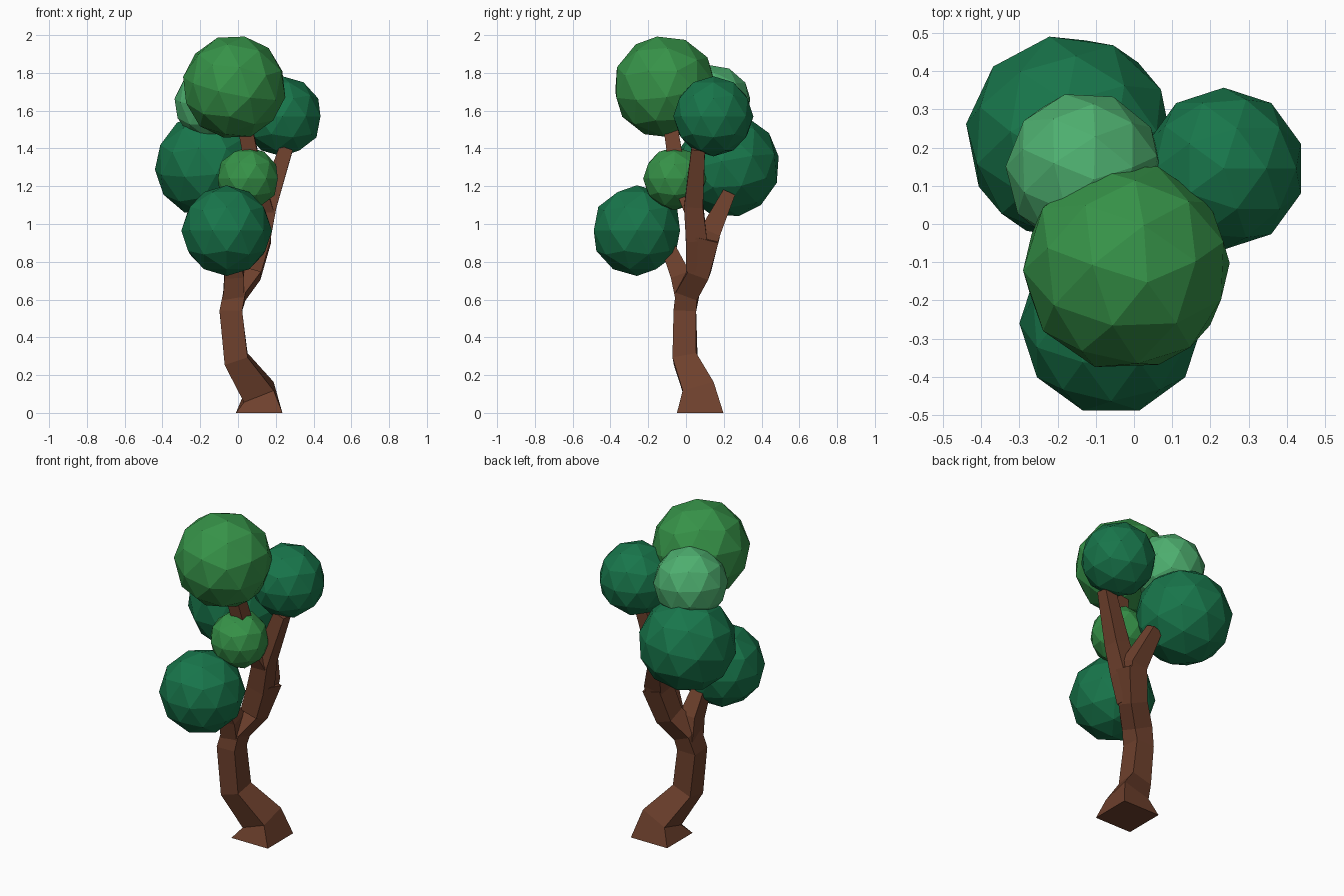
import bpy, bmesh, math
from mathutils import Vector, Euler

if "Cube" in bpy.data.objects:
    bpy.data.objects.remove(bpy.data.objects["Cube"])


def material(name, rgb):
    m = bpy.data.materials.new(name)
    m.diffuse_color = (*rgb, 1)
    m.use_nodes = True
    m.node_tree.nodes["Principled BSDF"].inputs["Base Color"].default_value = m.diffuse_color
    return m


BARK = material("bark", (0.156, 0.052, 0.026))
DARK = material("dark_leaves", (0.009, 0.18, 0.07))
MID = material("mid_leaves", (0.037, 0.29, 0.065))
PALE = material("pale_leaves", (0.076, 0.43, 0.16))


def finish(bm, name, mat):
    mesh = bpy.data.meshes.new(name)
    bm.to_mesh(mesh)
    bm.free()
    mesh.materials.append(mat)
    ob = bpy.data.objects.new(name, mesh)
    bpy.context.collection.objects.link(ob)
    return ob


def limb(name, path):
    """Square tube through (x, y, z, half_width) points; flat ring on the ground."""
    bm = bmesh.new()
    pts = [Vector(p[:3]) for p in path]
    rings = []
    for i, p in enumerate(pts):
        a, b = pts[max(i - 1, 0)], pts[min(i + 1, len(pts) - 1)]
        t = Vector((0, 0, 1)) if p.z == 0 else (b - a).normalized()
        u = (Vector((1, 0, 0)) - t * t.x).normalized()
        v = t.cross(u)
        h = path[i][3]
        rings.append([bm.verts.new(p + u * sx * h + v * sy * h)
                      for sx, sy in ((-1, -1), (1, -1), (1, 1), (-1, 1))])
    for r0, r1 in zip(rings, rings[1:]):
        for k in range(4):
            n = (k + 1) % 4
            bm.faces.new((r0[k], r0[n], r1[n], r1[k]))
    bm.faces.new(rings[0][::-1])
    bm.faces.new(rings[-1])
    return finish(bm, name, BARK)


def leaf_ball(name, centre, radius, mat, rot=(0, 0, 0)):
    bm = bmesh.new()
    bmesh.ops.create_icosphere(bm, subdivisions=2, radius=radius)
    bmesh.ops.rotate(bm, verts=bm.verts,
                     matrix=Euler([math.radians(a) for a in rot]).to_matrix())
    ob = finish(bm, name, mat)
    ob.location = centre


# Trunk and branches
limb("trunk", [(0.112, 0.075, 0, 0.123), (0.11, 0.073, 0.11, 0.085),
               (-0.01, -0.005, 0.285, 0.064), (-0.038, -0.006, 0.54, 0.06),
               (-0.015, 0.01, 0.64, 0.06), (0.065, 0.07, 0.745, 0.058),
               (0.115, 0.115, 0.93, 0.062)])
limb("back_branch", [(0.1, 0.1, 0.86, 0.055), (0.105, 0.125, 0.95, 0.055),
                     (0.04, 0.225, 1.16, 0.034)])
limb("right_branch", [(0.07, 0.055, 0.76, 0.055), (0.115, 0.055, 0.92, 0.056),
                      (0.155, 0.04, 1.1, 0.05), (0.255, 0.065, 1.4, 0.036)])
limb("top_branch", [(0.15, 0.04, 1.06, 0.045), (0.09, -0.04, 1.25, 0.042),
                    (0.04, -0.08, 1.5, 0.038)])
limb("front_branch", [(-0.025, 0.0, 0.6, 0.055), (-0.02, -0.03, 0.73, 0.052),
                      (-0.045, -0.105, 0.9, 0.036)])

# Leaf clusters
leaf_ball("crown_leaves", (-0.02, -0.112, 1.725), 0.276, MID, (12, 8, 20))
leaf_ball("right_leaves", (0.235, 0.145, 1.57), 0.212, DARK)
leaf_ball("back_left_leaves", (-0.168, 0.225, 1.31), 0.275, DARK, (10, -8, 10))
leaf_ball("pale_back_leaves", (-0.13, 0.14, 1.637), 0.208, PALE, (8, 5, 15))
leaf_ball("small_front_leaves", (0.052, -0.06, 1.24), 0.167, MID)
leaf_ball("low_front_leaves", (-0.06, -0.26, 0.965), 0.24, DARK, (0, 0, 18))
